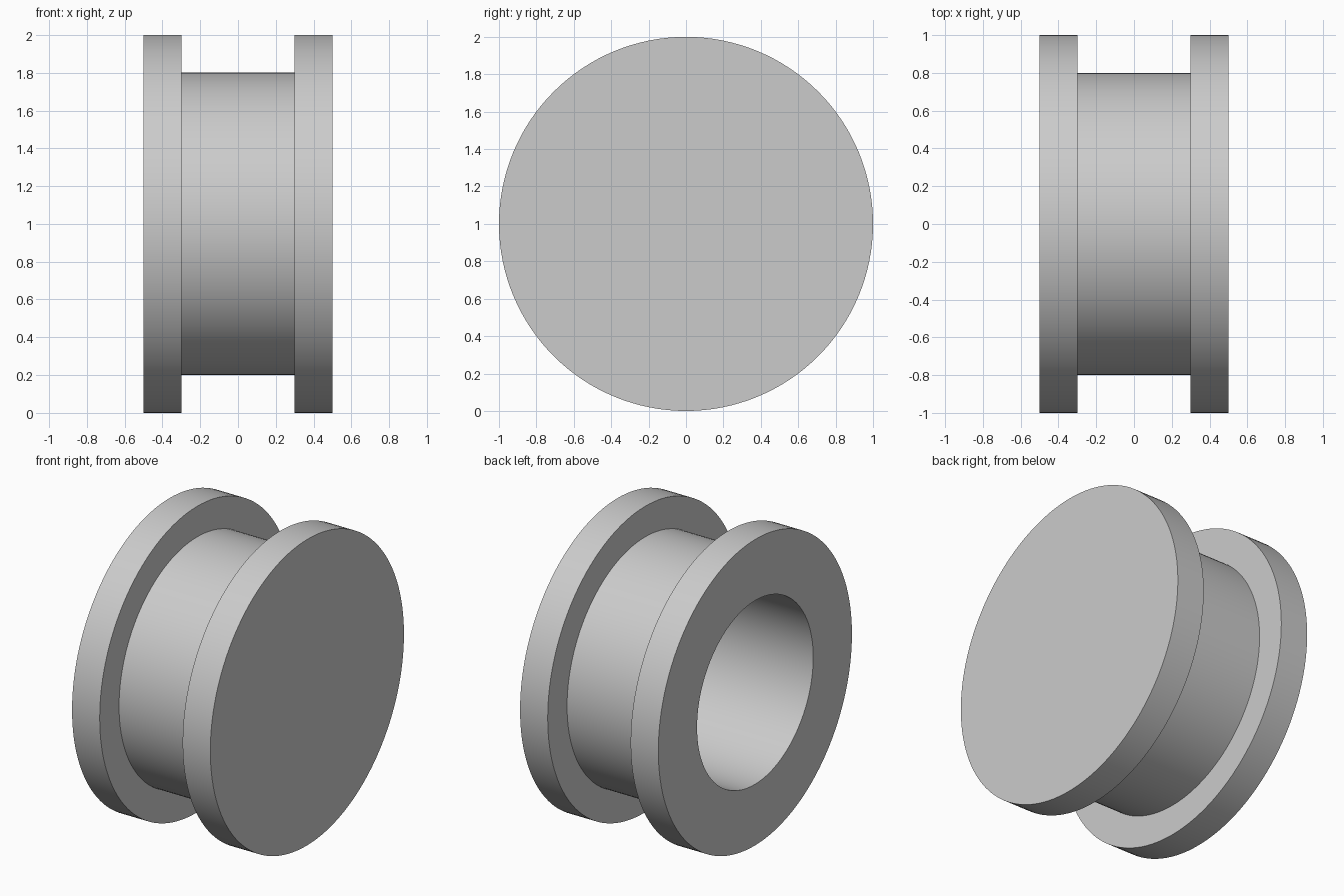
import bpy, bmesh, math
from mathutils import Matrix, Vector

cube = bpy.data.objects.get("Cube")
if cube:
    bpy.data.objects.remove(cube, do_unlink=True)

grey = bpy.data.materials.new("light_grey")
grey.use_nodes = True
colour = (0.6, 0.6, 0.6, 1)
grey.diffuse_color = colour
grey.node_tree.nodes["Principled BSDF"].inputs["Base Color"].default_value = colour

# Half section (x, radius): capped end, two flanges, narrower drum, blind bore
profile = [(0.5, 0), (0.5, 1), (0.3, 1), (0.3, 0.8), (-0.3, 0.8), (-0.3, 1),
           (-0.5, 1), (-0.5, 0.6), (0.3, 0.6), (0.3, 0)]

bm = bmesh.new()
verts = [bm.verts.new((x, 0, r)) for x, r in profile]
edges = [bm.edges.new(pair) for pair in zip(verts, verts[1:])]
bmesh.ops.spin(bm, geom=verts + edges, cent=(0, 0, 0), axis=(1, 0, 0),
               angle=math.tau, steps=128, use_merge=True)
bmesh.ops.remove_doubles(bm, verts=bm.verts, dist=1e-5)
bmesh.ops.recalc_face_normals(bm, faces=bm.faces)
bmesh.ops.translate(bm, verts=bm.verts, vec=(0, 0, 1))

mesh = bpy.data.meshes.new("flanged_spool")
bm.to_mesh(mesh)
bm.free()
mesh.materials.append(grey)
spool = bpy.data.objects.new("flanged_spool", mesh)
bpy.context.collection.objects.link(spool)

# Smooth round walls with crisp rims
bpy.ops.object.select_all(action="DESELECT")
spool.select_set(True)
bpy.context.view_layer.objects.active = spool
bpy.ops.object.shade_smooth_by_angle(angle=math.radians(30))
